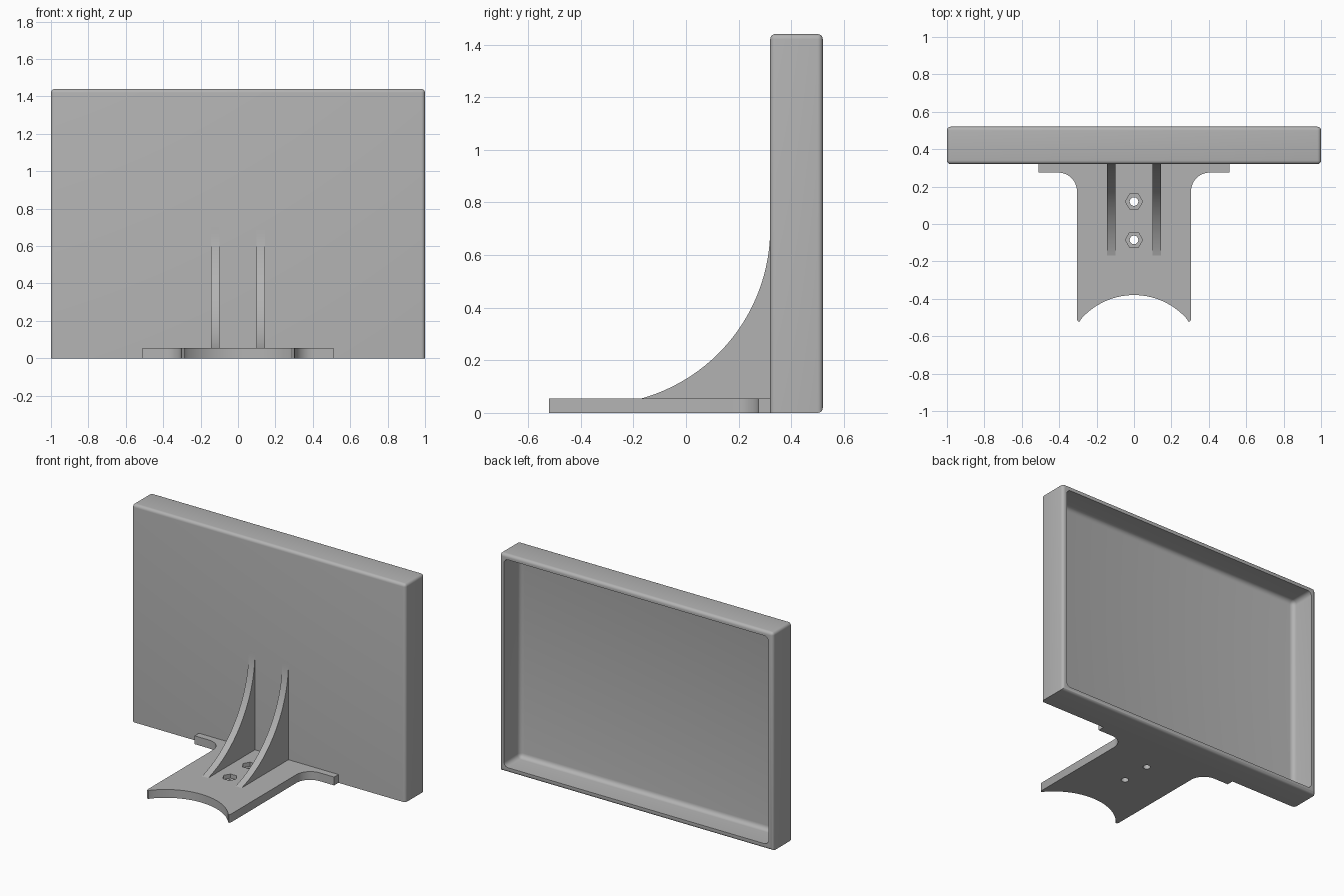
import bpy, bmesh
from math import sin, cos, pi, radians, asin, acos
from mathutils import Matrix, Vector

if "Cube" in bpy.data.objects:
    bpy.data.objects.remove(bpy.data.objects["Cube"], do_unlink=True)

GREY = (0.45, 0.45, 0.45, 1)
grey = bpy.data.materials.new("plain grey")
grey.use_nodes = True
grey.diffuse_color = GREY
grey.node_tree.nodes["Principled BSDF"].inputs["Base Color"].default_value = GREY


def finish(name, bm):
    bmesh.ops.recalc_face_normals(bm, faces=bm.faces)
    mesh = bpy.data.meshes.new(name)
    bm.to_mesh(mesh)
    bm.free()
    obj = bpy.data.objects.new(name, mesh)
    bpy.context.collection.objects.link(obj)
    mesh.materials.append(grey)
    return obj


def activate(obj):
    bpy.ops.object.select_all(action='DESELECT')
    obj.select_set(True)
    bpy.context.view_layer.objects.active = obj


def smooth(obj):
    activate(obj)
    bpy.ops.object.shade_smooth_by_angle(angle=radians(35))


def cut(obj, cutter):
    activate(obj)
    mod = obj.modifiers.new("cut", 'BOOLEAN')
    mod.operation = 'DIFFERENCE'
    mod.solver = 'EXACT'
    mod.object = cutter
    bpy.ops.object.modifier_apply(modifier=mod.name)
    bpy.data.objects.remove(cutter, do_unlink=True)


def rounded_box(name, low, high, radius, keep):
    """Box whose edges accepted by keep(midpoint, direction) are rounded."""
    low, high = Vector(low), Vector(high)
    size, mid = high - low, (low + high) / 2
    bm = bmesh.new()
    bmesh.ops.create_cube(bm, size=1, matrix=Matrix.Translation(mid) @ Matrix.Diagonal((*size, 1)))
    edges = []
    for e in bm.edges:
        a, b = (v.co for v in e.verts)
        if keep((a + b) / 2 - mid, (b - a).normalized()):
            edges.append(e)
    bmesh.ops.bevel(bm, geom=edges, offset=radius, segments=5, profile=0.5, affect='EDGES')
    return finish(name, bm)


def prism(name, points, shift):
    bm = bmesh.new()
    face = bm.faces.new([bm.verts.new(p) for p in points])
    top = bmesh.ops.extrude_face_region(bm, geom=[face])
    bmesh.ops.translate(bm, vec=shift, verts=[v for v in top["geom"] if isinstance(v, bmesh.types.BMVert)])
    return finish(name, bm)


def arc(cx, cy, r, start, end, steps):
    angles = [start + (end - start) * i / steps for i in range(steps + 1)]
    return [(cx + r * cos(a), cy + r * sin(a)) for a in angles]


# Upright tray: square along the bottom front, open at the back
tray = rounded_box("upright_tray", (-1, 0.32, 0), (1, 0.52, 1.44), 0.02,
                   lambda m, d: m.z > -0.1 or (m.y > 0 and abs(d.x) > 0.9))
cut(tray, rounded_box("tray_cutter", (-0.967, 0.35, 0.033), (0.967, 0.6, 1.407), 0.03,
                      lambda m, d: abs(d.y) > 0.9 or m.y < -0.01))
smooth(tray)

# Foot plate: flared wings at the back, concave front edge
PLATE = 0.055
half = [(0.51, 0.32), (0.51, 0.275)]
half += arc(0.405, 0.175, 0.1, pi / 2, pi, 10)
half += [(0.305, -0.51), (0.3, -0.52), (0.29, -0.52)]
scoop = asin(0.283 / 0.377)
half += arc(0, -0.757, 0.377, pi / 2 - scoop, pi / 2, 14)
outline = half + [(-x, y) for x, y in reversed(half[:-1])]
plate = prism("foot_plate", [(x, y, 0) for x, y in outline], (0, 0, PLATE))

# Bolt holes with hexagonal nut pockets
for y in (0.12, -0.085):
    for radius, sides, base in ((0.046, 6, 0.028), (0.023, 24, -0.1)):
        ring = arc(0, y, radius, 0, 2 * pi, sides)[:-1]
        cut(plate, prism("hole_cutter", [(px, py, base) for px, py in ring], (0, 0, 0.2)))
smooth(plate)

# Two curved braces
R, CY, CZ = 0.67, -0.35, 0.7
curve = arc(CY, CZ, R, -acos(0.16 / R), 0, 24)
profile = curve + [(0.325, CZ), (0.325, 0.05)]
for side, x in (("right", -0.145), ("left", 0.1)):
    smooth(prism(side + "_brace", [(x, y, z) for y, z in profile], (0.045, 0, 0)))
